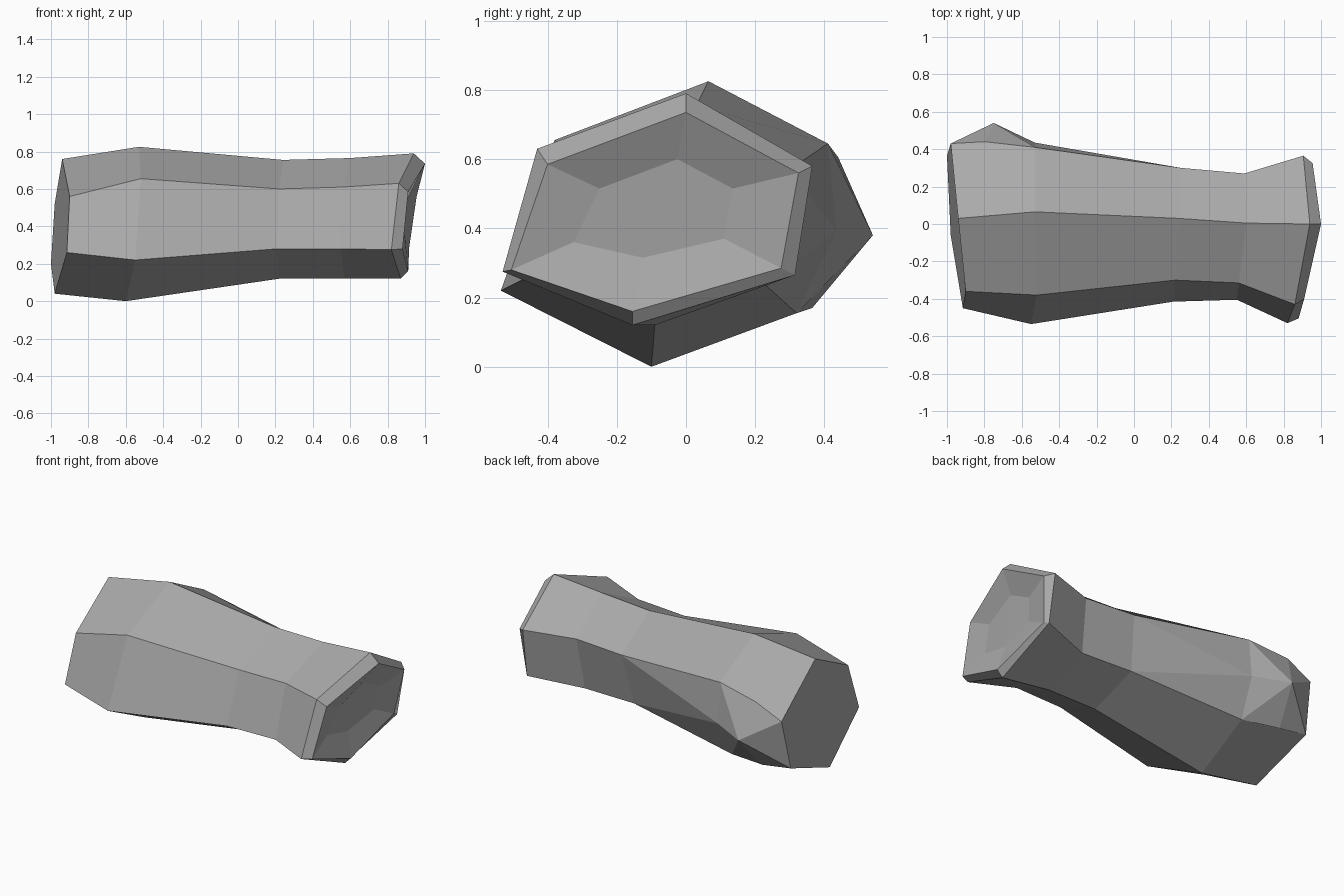
import bpy, bmesh

if "Cube" in bpy.data.objects:
    bpy.data.objects.remove(bpy.data.objects["Cube"], do_unlink=True)

# One plain stone grey
grey = bpy.data.materials.new("stone grey")
grey.use_nodes = True
colour = (0.40, 0.40, 0.40, 1)
grey.diffuse_color = colour
grey.node_tree.nodes["Principled BSDF"].inputs["Base Color"].default_value = colour

# Six-sided cross-sections along x, each ordered:
# top, front upper, front lower, bottom, back lower, back upper
sections = [
    # wide end
    [(-.94, .03, .76), (-.90, -.36, .56), (-.915, -.45, .26),
     (-.98, -.06, .04), (-1.0, .365, .20), (-.98, .43, .52)],
    # widest part of the body
    [(-.53, .065, .825), (-.52, -.38, .655), (-.55, -.535, .22),
     (-.60, -.10, .0), (-.55, .32, .155), (-.53, .41, .645)],
    # waist
    [(.24, .03, .755), (.22, -.30, .60), (.21, -.415, .28),
     (.22, -.09, .12), (.21, .225, .24), (.25, .30, .57)],
    [(.60, .005, .765), (.56, -.315, .61), (.55, -.405, .28),
     (.57, -.09, .12), (.57, .21, .235), (.59, .27, .57)],
    # flared end and its bevel
    [(.94, 0, .79), (.86, -.43, .63), (.82, -.53, .275),
     (.87, -.155, .12), (.91, .315, .265), (.905, .365, .58)],
    [(1.0, 0, .735), (.91, -.40, .585), (.88, -.505, .28),
     (.91, -.155, .16), (.915, .275, .285), (.955, .325, .56)],
    # shallow recess in the flared end
    [(.915, -.025, .60), (.89, -.25, .515), (.86, -.325, .36),
     (.87, -.125, .315), (.89, .11, .37), (.913, .135, .515)],
]

bm = bmesh.new()
rings = [[bm.verts.new(p) for p in s] for s in sections]

# Knob on the back of the wide end
knob = bm.verts.new((-.75, .54, .38))
back_mid = bm.verts.new((-.53, .435, .39))
ridge_up = bm.verts.new((-.80, .44, .605))
ridge_low = bm.verts.new((-.80, .365, .17))
a, b, c = rings[0], rings[1], rings[2]
loop = [a[5], ridge_up, b[5], back_mid, b[4], ridge_low, a[4]]
for i, v in enumerate(loop):
    bm.faces.new((v, loop[(i + 1) % len(loop)], knob))
bm.faces.new((a[0], b[0], b[5], ridge_up, a[5]))
bm.faces.new((a[3], b[3], b[4], ridge_low, a[4]))
for tri in ((b[5], back_mid, c[5]), (back_mid, c[4], c[5]), (back_mid, b[4], c[4])):
    bm.faces.new(tri)

# Side panels between neighbouring sections, leaving out those built above
skip = {(0, 3), (0, 4), (0, 5), (1, 4)}
for r in range(len(rings) - 1):
    p, q = rings[r], rings[r + 1]
    for i in range(6):
        if (r, i) not in skip:
            j = (i + 1) % 6
            bm.faces.new((p[i], p[j], q[j], q[i]))

# End caps; the recess floor is split along its fold
bm.faces.new(rings[0])
t = rings[-1]
bm.faces.new(t[0:4])
bm.faces.new((t[0], t[3], t[4], t[5]))

bmesh.ops.recalc_face_normals(bm, faces=bm.faces)
mesh = bpy.data.meshes.new("rock_body")
bm.to_mesh(mesh)
bm.free()
mesh.materials.append(grey)
rock = bpy.data.objects.new("rock_body", mesh)
bpy.context.collection.objects.link(rock)
